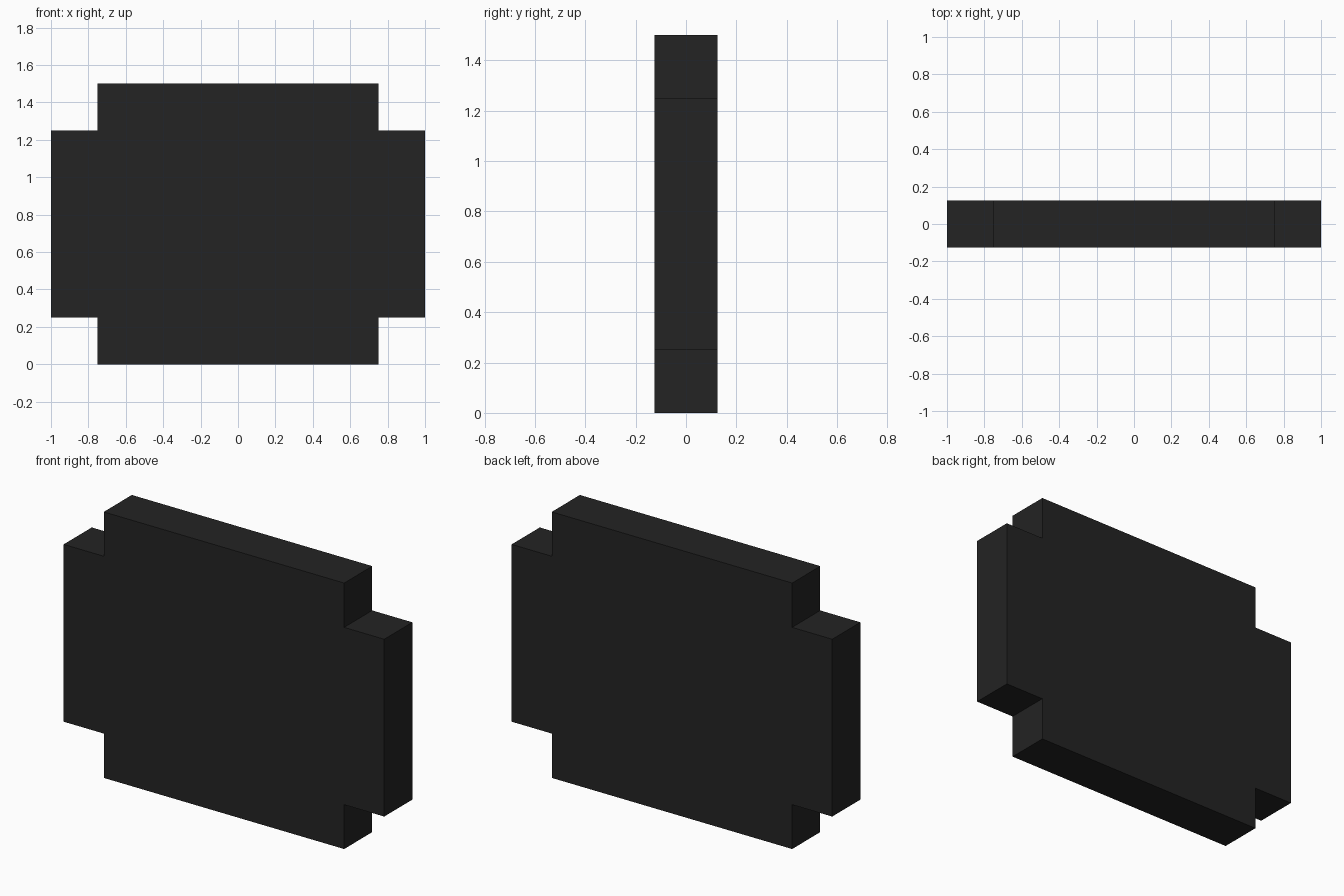
import bpy, bmesh

if "Cube" in bpy.data.objects:
    bpy.data.objects.remove(bpy.data.objects["Cube"])

# Single dark colour
mat = bpy.data.materials.new("charcoal black")
mat.diffuse_color = (0.017, 0.017, 0.017, 1.0)
mat.use_nodes = True
mat.node_tree.nodes["Principled BSDF"].inputs["Base Color"].default_value = mat.diffuse_color

# Quarter outline around the centre; mirrored into a plate with notched corners
quarter = [(1.0, 0.5), (0.75, 0.5), (0.75, 0.75)]
right_half = [(x, -z) for x, z in reversed(quarter)] + quarter
outline = right_half + [(-x, z) for x, z in reversed(right_half)]

# Extrude the outline from front to back
bm = bmesh.new()
front = bm.faces.new([bm.verts.new((x, -0.125, z + 0.75)) for x, z in outline])
back = bmesh.ops.extrude_face_region(bm, geom=[front], use_keep_orig=True)
bmesh.ops.translate(bm, vec=(0, 0.25, 0),
                    verts=[v for v in back["geom"] if isinstance(v, bmesh.types.BMVert)])
bmesh.ops.recalc_face_normals(bm, faces=bm.faces)

mesh = bpy.data.meshes.new("notched_plate")
bm.to_mesh(mesh)
bm.free()
mesh.materials.append(mat)
plate = bpy.data.objects.new("notched_plate", mesh)
bpy.context.collection.objects.link(plate)
